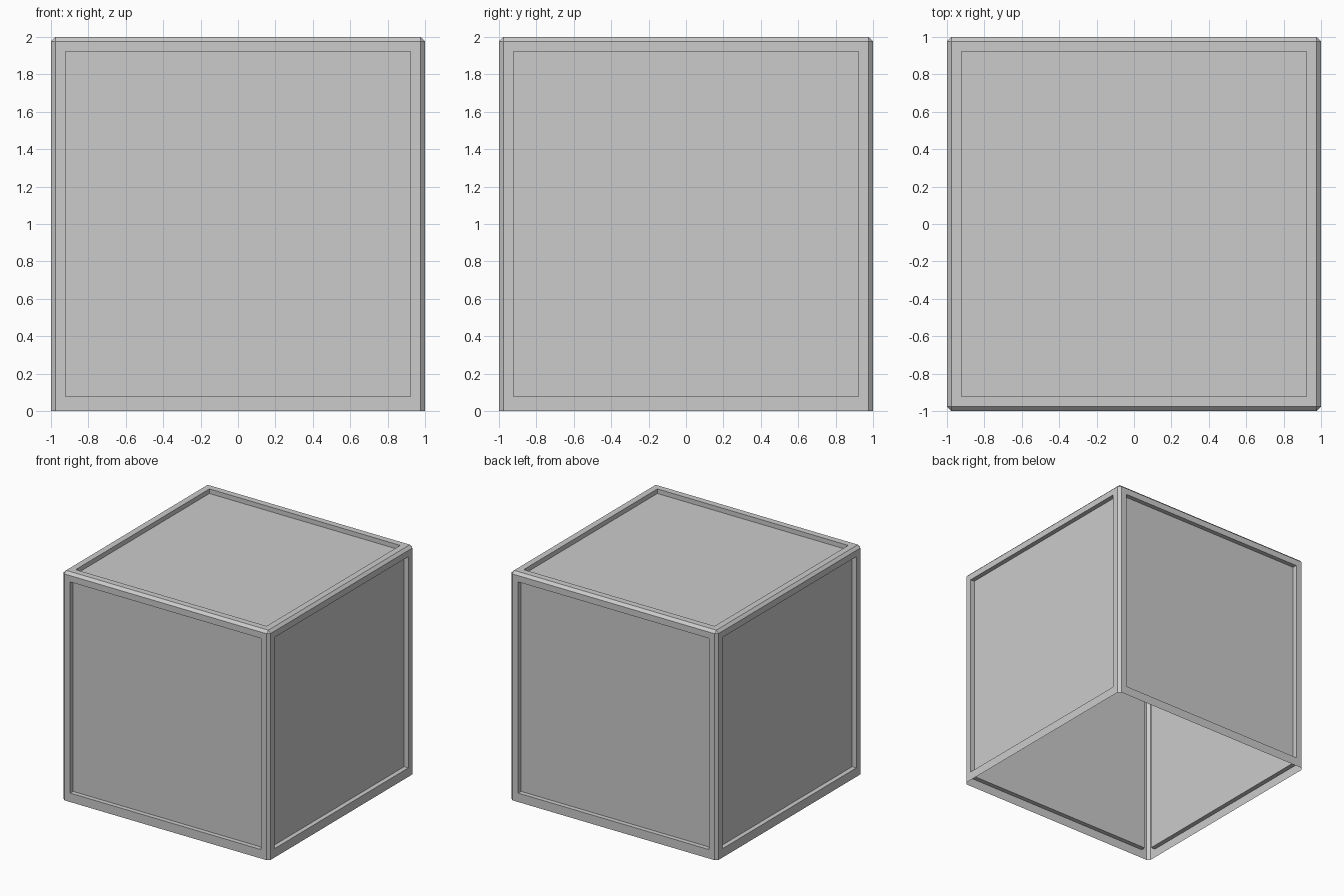
import bpy, bmesh

if "Cube" in bpy.data.objects:
    bpy.data.objects.remove(bpy.data.objects["Cube"])

CHAMFER = 0.023   # edge chamfer width
PANEL = 0.922     # half size of each recessed panel
DEPTH = 0.04      # recess depth

bm = bmesh.new()
bmesh.ops.create_cube(bm, size=2.0)

# Chamfer the upright and top edges, leaving the bottom rim sharp
edges = [e for e in bm.edges if not all(v.co.z < 0 for v in e.verts)]
bmesh.ops.bevel(bm, geom=edges, offset=CHAMFER, segments=1, affect='EDGES')

# Open underside
bm.normal_update()
bottom = [f for f in bm.faces if f.normal.z < -0.9]
bmesh.ops.delete(bm, geom=bottom, context='FACES_ONLY')

# Frame and recessed panel on the four sides and the top
panels = [f for f in bm.faces if f.calc_area() > 1.0]
bmesh.ops.inset_individual(bm, faces=panels, thickness=0.05)
bm.normal_update()
for f in panels:
    for v in f.verts:
        for i in range(3):
            if abs(f.normal[i]) < 0.5:
                v.co[i] = PANEL if v.co[i] > 0 else -PANEL
bm.normal_update()
bmesh.ops.inset_individual(bm, faces=panels, thickness=0.0, depth=-DEPTH)

# Stand the box on the floor
bmesh.ops.translate(bm, verts=bm.verts, vec=(0, 0, 1))

mesh = bpy.data.meshes.new("panelled_box")
bm.to_mesh(mesh)
bm.free()
obj = bpy.data.objects.new("panelled_box", mesh)
bpy.context.collection.objects.link(obj)
